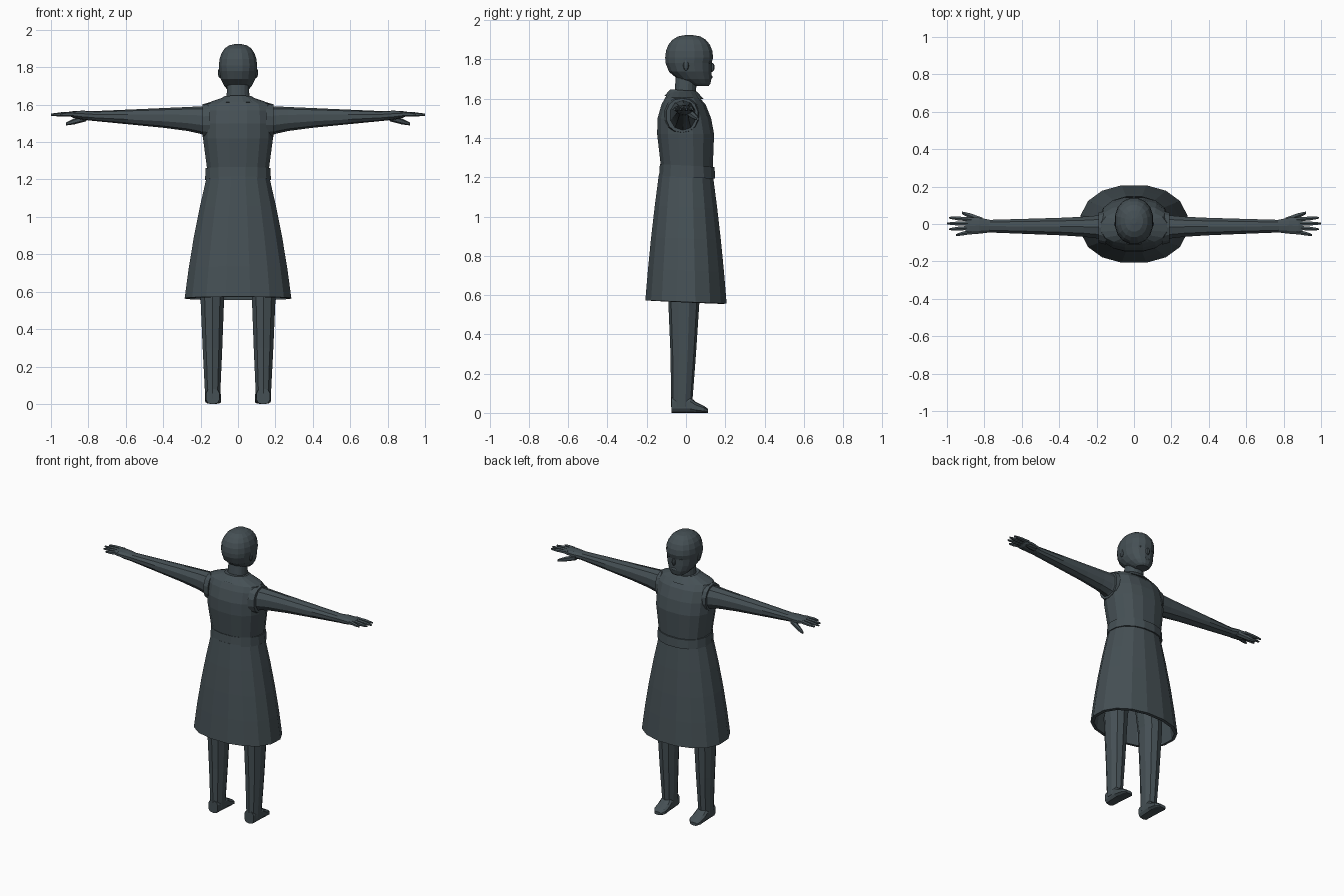
import bpy, bmesh, math
from mathutils import Matrix, Vector

cube = bpy.data.objects.get("Cube")
if cube:
    bpy.data.objects.remove(cube)

slate = bpy.data.materials.new("dark slate")
slate.use_nodes = True
slate.diffuse_color = (0.06, 0.08, 0.09, 1)
shader = slate.node_tree.nodes["Principled BSDF"]
shader.inputs["Base Color"].default_value = slate.diffuse_color


def finish(name, bm, mirror):
    """Turn a bmesh into a slate object, with a mirrored twin if asked."""
    bmesh.ops.recalc_face_normals(bm, faces=bm.faces)
    mesh = bpy.data.meshes.new(name)
    bm.to_mesh(mesh)
    bm.free()
    mesh.materials.append(slate)
    part = bpy.data.objects.new(name, mesh)
    bpy.context.collection.objects.link(part)
    if mirror:
        part.modifiers.new("Mirror", "MIRROR").use_mirror_merge = False
    return part


def rounded(value, power):
    return math.copysign(abs(value) ** (2 / power), value)


def loft(name, axis, rings, sides=10, power=2.2, tilt=0, mirror=False, capped=True):
    """Skin rings (position, low a, high a, low b, high b) along one axis."""
    bm = bmesh.new()
    loops = []
    grow = 1 / math.cos(math.pi / sides)
    for position, low_a, high_a, low_b, high_b in rings:
        loop = []
        for i in range(sides):
            angle = math.tau * (i + 0.5) / sides
            u = rounded(math.cos(angle) * grow, power)
            v = rounded(math.sin(angle) * grow, power)
            a = (low_a + high_a + u * (high_a - low_a)) / 2
            b = (low_b + high_b + v * (high_b - low_b)) / 2
            spots = {"x": (position, a, b),
                     "y": (a, position, b),
                     "z": (a, b, position + tilt * b)}
            loop.append(bm.verts.new(spots[axis]))
        loops.append(loop)
    for lower, upper in zip(loops, loops[1:]):
        for i in range(sides):
            bm.faces.new((lower[i - 1], lower[i], upper[i], upper[i - 1]))
    if capped:
        bm.faces.new(loops[0])
        bm.faces.new(loops[-1])
    return finish(name, bm, mirror)


def upright(name, rings, **options):
    """Loft up z from symmetric rings (z, half width, back, front)."""
    spans = [(z, -width, width, back, front) for z, width, back, front in rings]
    return loft(name, "z", spans, sides=16, **options)


def blob(name, centre, radii, mirror=False):
    """Small faceted ellipsoid."""
    bm = bmesh.new()
    place = Matrix.Translation(centre) @ Matrix.Diagonal((*radii, 1))
    bmesh.ops.create_uvsphere(bm, u_segments=8, v_segments=6, radius=1, matrix=place)
    finish(name, bm, mirror)


def digit(name, root, tip, radius):
    """Tapered finger or thumb from root to tip."""
    rings = []
    for t in (0, 0.6, 0.9, 1):
        x, y, z = Vector(root).lerp(Vector(tip), t)
        r = radius * (1 - 0.6 * t ** 3)
        rings.append((x, y - r, y + r, z - r, z + r))
    loft(name, "x", rings, sides=6, mirror=True)


def mix(start, end, t):
    return start + (end - start) * t


# Dress: flared hollow skirt, belt, bodice and collar
flare = []
for step in range(5):
    t = step / 4
    bulge = 0.04 * t * (1 - t)
    depth = mix(0.207, 0.138, t) + bulge / 2
    flare.append((mix(0.565, 1.21, t), mix(0.285, 0.168, t) + bulge, -depth, depth))
skirt = upright("skirt", flare, tilt=-0.04, capped=False)
lining = skirt.modifiers.new("Lining", "SOLIDIFY")
lining.thickness = 0.02
lining.offset = -1
upright("belt", [(1.2, 0.176, -0.137, 0.149), (1.26, 0.173, -0.133, 0.145)], tilt=-0.05)
upright("bodice", [
    (1.24, 0.163, -0.126, 0.136), (1.42, 0.187, -0.147, 0.143),
    (1.5, 0.188, -0.145, 0.128), (1.57, 0.186, -0.125, 0.1),
    (1.605, 0.176, -0.106, 0.07), (1.642, 0.07, -0.08, 0.045)], power=2.4)
upright("collar", [(1.605, 0.125, -0.11, 0.09), (1.642, 0.075, -0.08, 0.055)], tilt=-0.08)
loft("armhole_trim", "x", [
    (0.15, -0.11, 0.07, 1.42, 1.61), (0.19, -0.1, 0.06, 1.43, 1.6)], sides=14, mirror=True)

# Neck, then a head with a tapering jaw and a domed cranium, facing +y
upright("neck", [(1.61, 0.063, -0.06, 0.05), (1.74, 0.056, -0.05, 0.056)])
head = []
for t in (1, 0.92, 0.75, 0.5, 0.2):
    chin = 0.015 * t ** 12
    head.append((mix(1.81, 1.665, t), 0.1 - 0.06 * t ** 3,
                 0.145 * t ** 3 - 0.105, 0.13 - chin))
for step in range(6):
    angle = math.pi / 2 * step / 5.2
    spread = math.cos(angle) ** 0.75
    head.append((1.81 + 0.115 * math.sin(angle), 0.102 * spread,
                 0.016 - 0.122 * spread, 0.016 + 0.122 * spread))
upright("head", head)
blob("nose", (0, 0.128, 1.76), (0.014, 0.018, 0.025))
blob("lips", (0, 0.125, 1.71), (0.024, 0.01, 0.01))
blob("ear", (0.097, 0, 1.77), (0.01, 0.015, 0.028), mirror=True)
blob("eyelid", (0.04, 0.115, 1.785), (0.016, 0.01, 0.008), mirror=True)

# Arms swell at the shoulder and taper to the wrist
arm = []
for t in (0, 0.1, 0.2, 0.4, 0.7, 1):
    swell = (1 - t) ** 8
    arm.append((mix(0.14, 0.78, t),
                mix(-0.07, -0.045, t) - 0.02 * swell, mix(0.04, 0.022, t) + 0.015 * swell,
                mix(1.455, 1.515, t) - 0.03 * swell, mix(1.59, 1.564, t)))
loft("arm", "x", arm, mirror=True)

# Flat palms with spread fingers
loft("palm", "x", [
    (0.77, -0.045, 0.022, 1.515, 1.564), (0.83, -0.052, 0.034, 1.52, 1.567),
    (0.88, -0.056, 0.036, 1.53, 1.565), (0.9, -0.05, 0.03, 1.54, 1.56)], mirror=True)
for i, label in enumerate(("index", "middle", "ring", "little")):
    root_y = 0.024 - 0.022 * i
    reach = 1 - 0.012 * (i - 1) ** 2
    digit(label + "_finger", (0.87, root_y, 1.551), (reach, root_y * 1.4, 1.546), 0.0115)
digit("thumb", (0.81, 0.018, 1.53), (0.92, 0.06, 1.497), 0.016)

# Legs run up inside the skirt and end in wedge feet
loft("leg", "z", [
    (0.03, 0.096, 0.175, -0.073, 0.028), (0.3, 0.084, 0.189, -0.076, 0.048),
    (0.6, 0.073, 0.202, -0.088, 0.067), (0.95, 0.02, 0.17, -0.09, 0.09)], mirror=True)
loft("foot", "y", [
    (-0.075, 0.1, 0.17, 0, 0.08), (0.02, 0.093, 0.175, 0, 0.08),
    (0.05, 0.09, 0.176, 0, 0.055), (0.09, 0.09, 0.174, 0, 0.036),
    (0.112, 0.11, 0.16, 0, 0.02)], power=3, mirror=True)
